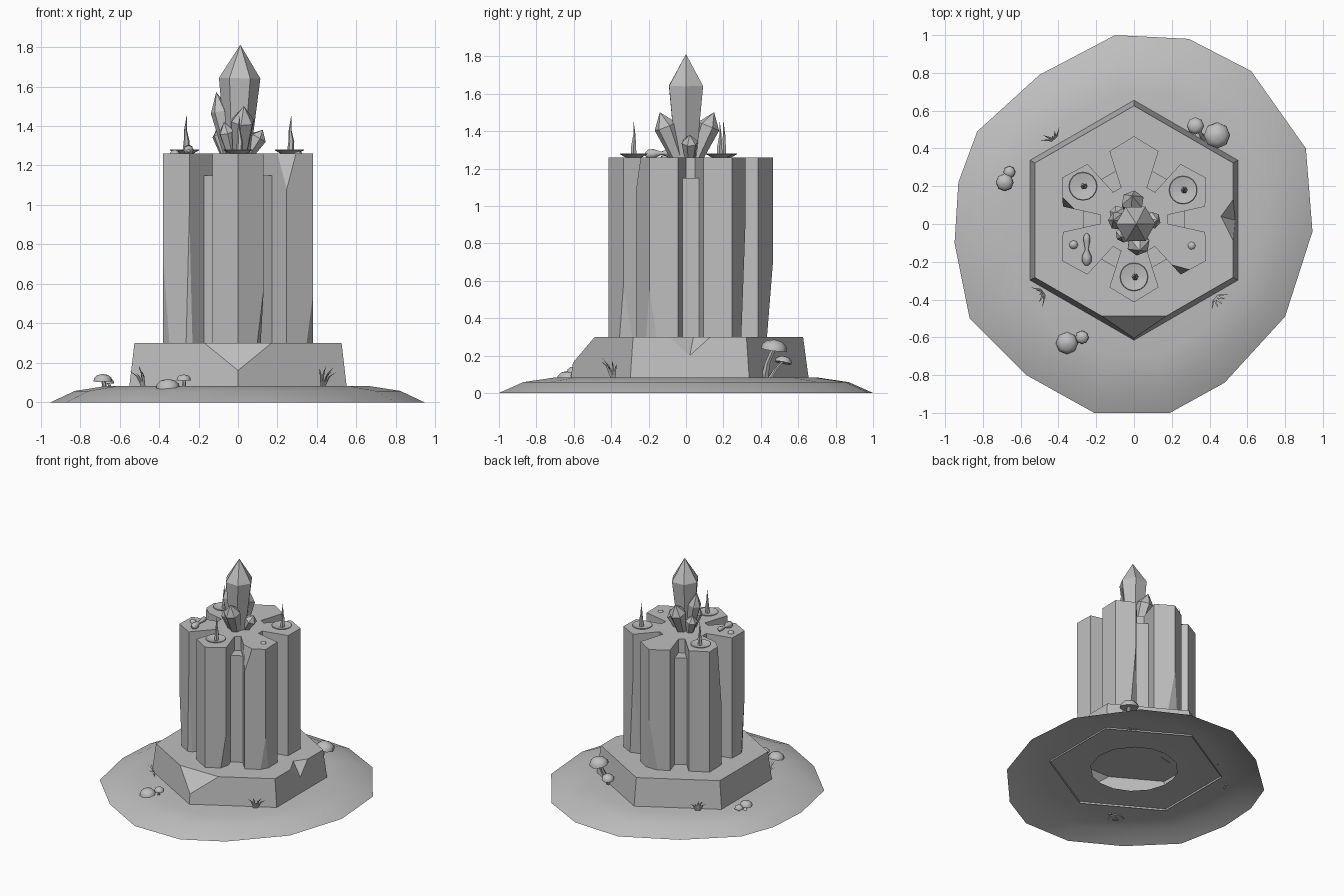
import bpy, bmesh, math, random
from mathutils import Vector as V

if "Cube" in bpy.data.objects:
    bpy.data.objects.remove(bpy.data.objects["Cube"])

random.seed(4)
CY = 0.025                      # centre line of the stone cluster in y
stone = bpy.data.materials.new("stone grey")
stone.diffuse_color = (0.52, 0.52, 0.52, 1)
stone.use_nodes = True
stone.node_tree.nodes["Principled BSDF"].inputs["Base Color"].default_value = stone.diffuse_color


def finish(bm, name, smooth=None):
    bmesh.ops.recalc_face_normals(bm, faces=bm.faces)
    me = bpy.data.meshes.new(name)
    bm.to_mesh(me)
    bm.free()
    me.materials.append(stone)
    ob = bpy.data.objects.new(name, me)
    bpy.context.collection.objects.link(ob)
    if smooth:
        bpy.ops.object.select_all(action='DESELECT')
        ob.select_set(True)
        bpy.context.view_layer.objects.active = ob
        bpy.ops.object.shade_smooth_by_angle(angle=math.radians(smooth))
    return ob


def loft(bm, rings, caps=(True, True)):
    """Bridge rings of equal length; cap the ends."""
    vs = [[bm.verts.new(p) for p in r] for r in rings]
    n = len(vs[0])
    for a, b in zip(vs, vs[1:]):
        for i in range(n):
            j = (i + 1) % n
            bm.faces.new((a[i], a[j], b[j], b[i]))
    if caps[0]:
        bm.faces.new(vs[0][::-1])
    if caps[1]:
        bm.faces.new(vs[-1])


def lathe(bm, base, axis, profile, n, turn=0.0):
    """Revolve (radius, distance) pairs about an axis."""
    q = V((0, 0, 1)).rotation_difference(V(axis).normalized())
    ang = [turn + 2 * math.pi * i / n for i in range(n)]
    loft(bm, [[V(base) + q @ V((r * math.cos(a), r * math.sin(a), h)) for a in ang]
              for r, h in profile])


def tube(bm, pts, radii, n=6):
    """Tapered tube with horizontal rings."""
    loft(bm, [[V(p) + V((r * math.cos(k * math.tau / n), r * math.sin(k * math.tau / n), 0))
               for k in range(n)] for p, r in zip(pts, radii)])


def cut(bm, p, inside):
    """Chip off what lies beyond the plane through three points."""
    nrm = (p[1] - p[0]).cross(p[2] - p[0]).normalized()
    if nrm.dot(V(inside) - p[0]) > 0:
        nrm.negate()
    r = bmesh.ops.bisect_plane(bm, geom=bm.verts[:] + bm.edges[:] + bm.faces[:], dist=1e-5,
                               plane_co=p[0], plane_no=nrm, clear_outer=True)
    edges = [e for e in r['geom_cut'] if isinstance(e, bmesh.types.BMEdge)]
    bmesh.ops.contextual_create(bm, geom=edges)


# ground mound: open shell with a hole under the plinth
outline = [(-.1, 1), (.29, .98), (.62, .81), (.91, .4), (.945, -.04), (.8, -.49), (.48, -.84),
           (.19, -1), (-.21, -1), (-.57, -.8), (-.87, -.5), (-.95, -.1), (-.93, .22),
           (-.83, .49), (-.5, .79)]
bm = bmesh.new()
rings = [[(x * s, y * s, z) for x, y in outline] for s, z in ((1, 0), (.87, .058), (.7, .083))]
rings.append([(.32 * x / math.hypot(x, y), .32 * y / math.hypot(x, y), .085) for x, y in outline])
loft(bm, rings, (False, False))
finish(bm, "ground_mound", 40)

# hexagonal plinth, open below, with a notch on the right and a chipped front corner
bm = bmesh.new()
hexa = [math.radians(a) for a in range(-30, 330, 60)]
lo = [bm.verts.new((.637 * math.cos(a), .02 + .637 * math.sin(a), .07)) for a in hexa]
hi = [bm.verts.new((.606 * math.cos(a), .02 + .606 * math.sin(a), .30)) for a in hexa]
ex = hi[0].co.x
n1, n2, n3, n4 = [bm.verts.new(p) for p in
                  ((ex, -.09, .3), (.46, .04, .3), (ex, .13, .3), (ex + .011, .02, .2))]
bm.faces.new((lo[0], lo[1], hi[1], n3, n4, n1, hi[0]))
bm.faces.new((n1, n4, n2))
bm.faces.new((n4, n3, n2))
for i in range(1, 6):
    j = (i + 1) % 6
    bm.faces.new((lo[i], lo[j], hi[j], hi[i]))
bm.faces.new([hi[0], n1, n2, n3] + hi[1:])
cut(bm, [V((-.17, -.488, .3)), V((.17, -.488, .3)), V((0, -.606, .16))], (0, 0, .2))
bmesh.ops.recalc_face_normals(bm, faces=bm.faces)
if sum((f.normal.z for f in bm.faces)) < 0:
    bmesh.ops.reverse_faces(bm, faces=bm.faces)
finish(bm, "plinth")

# six pentagonal columns; chips are (corner, apex z, end z, amount)
pent = [(.17, -.07), (.36, -.13), (.44, 0), (.36, .13), (.17, .07)]
chips = {30: [(3, .9, .3, .3)], 90: [(2, .7, .3, .4)], 150: [(3, .8, 1.26, .32)],
         210: [(2, .75, .3, .25), (3, .95, .3, .12)], 270: [(3, .57, .3, .25)],
         330: [(1, 1.08, 1.26, .35), (2, .55, .3, .25)]}


def polar(a, r, t, z):
    c, s = math.cos(math.radians(a)), math.sin(math.radians(a))
    return V((r * c - t * s, CY + r * s + t * c, z))


for i, (a, cs) in enumerate(chips.items()):
    bm = bmesh.new()
    loft(bm, [[polar(a, r, t, z) for r, t in pent] for z in (.295, 1.26)])
    for k, za, ze, f in cs:
        c = V(pent[k])
        ends = [c.lerp(V(pent[(k + d) % 5]), f) for d in (-1, 1)]
        cut(bm, [polar(a, *c, za)] + [polar(a, *e, ze) for e in ends], polar(a, .28, 0, .78))
    finish(bm, f"column_{i + 1}")

# core and the lower blocks between the columns
bm = bmesh.new()
lathe(bm, (0, CY, .295), (0, 0, 1), [(.208, 0), (.208, .965)], 6, math.pi / 6)
finish(bm, "core")
bm = bmesh.new()
for a in range(0, 360, 60):
    loft(bm, [[polar(a, r, t, z) for r, t in ((.12, -.05), (.27, -.05), (.27, .05), (.12, .05))]
              for z in (.295, 1.15)])
finish(bm, "filler_blocks")

# crystal cluster: (base, tip, widest radius)
bm = bmesh.new()
for b, t, r in [((0, 0, 1.25), (.012, 0, 1.81), .105),
                ((-.04, .01, 1.25), (-.11, .02, 1.57), .05),
                ((.01, -.04, 1.25), (.03, -.14, 1.5), .062),
                ((0, .05, 1.25), (-.01, .15, 1.5), .062),
                ((.05, .02, 1.25), (.125, .02, 1.38), .045),
                ((-.03, -.03, 1.25), (-.07, -.07, 1.42), .042),
                ((-.06, .04, 1.25), (-.1, .06, 1.4), .045)]:
    d = V(t) - V(b)
    L = d.length
    lathe(bm, b, d, [(r * .6, 0), (r, L * .7), (.001, L)], 6, r * 40)
finish(bm, "crystals")

# saucers with thin curved spikes
saucers, spikes = bmesh.new(), bmesh.new()
for x, y in ((.26, .18), (-.27, .2), (0, -.28)):
    lathe(saucers, (x, y, 1.258), (0, 0, 1),
          [(.04, 0), (.075, .02), (.072, .023), (.02, .012)], 16)
    tube(spikes, [(x + .005, y, 1.262), (x + .01, y, 1.32), (x + .004, y + .004, 1.38),
                  (x + .01, y, 1.45)], (.018, .015, .007, .001))
finish(saucers, "saucers", 40)
finish(spikes, "spikes", 50)

# mushrooms: (foot, cap centre, cap radius)
caps, stems = bmesh.new(), bmesh.new()
for f, c, r in [((-.68, .23, .07), (-.685, .22, .11), .047),
                ((-.655, .27, .07), (-.66, .275, .1), .032),
                ((-.35, -.62, .06), (-.355, -.63, .075), .06),
                ((-.28, -.6, .07), (-.275, -.6, .115), .036),
                ((.40, .42, .08), (.44, .47, .235), .07),
                ((.37, .45, .08), (.325, .52, .165), .046)]:
    lathe(caps, c, (V(c) - V(f)) * .4 + V((0, 0, .1)),
          [(r * .3, 0), (r, -.004), (r * .93, r * .3), (r * .6, r * .6), (r * .05, r * .72)], 8)
    m = V(f).lerp(V(c), .5) + V((.006, -.01, 0))
    tube(stems, [f, m, V(c) + V((0, 0, .005))], (r * .32, r * .24, r * .22))
finish(caps, "mushroom_caps", 50)
finish(stems, "mushroom_stems", 50)

# pebbles and small remains lying on the column tops
bm = bmesh.new()
lathe(bm, (-.25, -.22, 1.275), (0, 1, .08),
      [(.008, 0), (.025, .02), (.025, .05), (.009, .085), (.017, .13), (.018, .155), (.004, .172)], 8)
lathe(bm, (-.32, -.11, 1.258), (0, 0, 1), [(.024, 0), (.022, .01), (.01, .02), (.001, .022)], 8)
lathe(bm, (.305, -.115, 1.258), (0, 0, 1), [(.022, 0), (.018, .008), (.003, .012)], 7)
finish(bm, "top_remains", 50)

# grass tufts around the plinth
bm = bmesh.new()
for x, y in ((-.42, .45), (-.48, -.36), (.43, -.39)):
    out = V((x, y, 0)).normalized()
    side = V((-out.y, out.x, 0))
    for k in range(5):
        u = (k - 2) / 2
        d = out * random.uniform(.02, .06) + side * u * .05
        h = random.uniform(.07, .11)
        b = V((x, y, .08)) + side * u * .012
        w = side * .006
        a1, a2 = bm.verts.new(b - w), bm.verts.new(b + w)
        m1 = bm.verts.new(b + d * .4 + V((0, 0, h * .65)) - w)
        m2 = bm.verts.new(b + d * .4 + V((0, 0, h * .65)) + w)
        t = bm.verts.new(b + d + V((0, 0, h)))
        bm.faces.new((a1, a2, m2, m1))
        bm.faces.new((m1, m2, t))
finish(bm, "grass_tufts")
